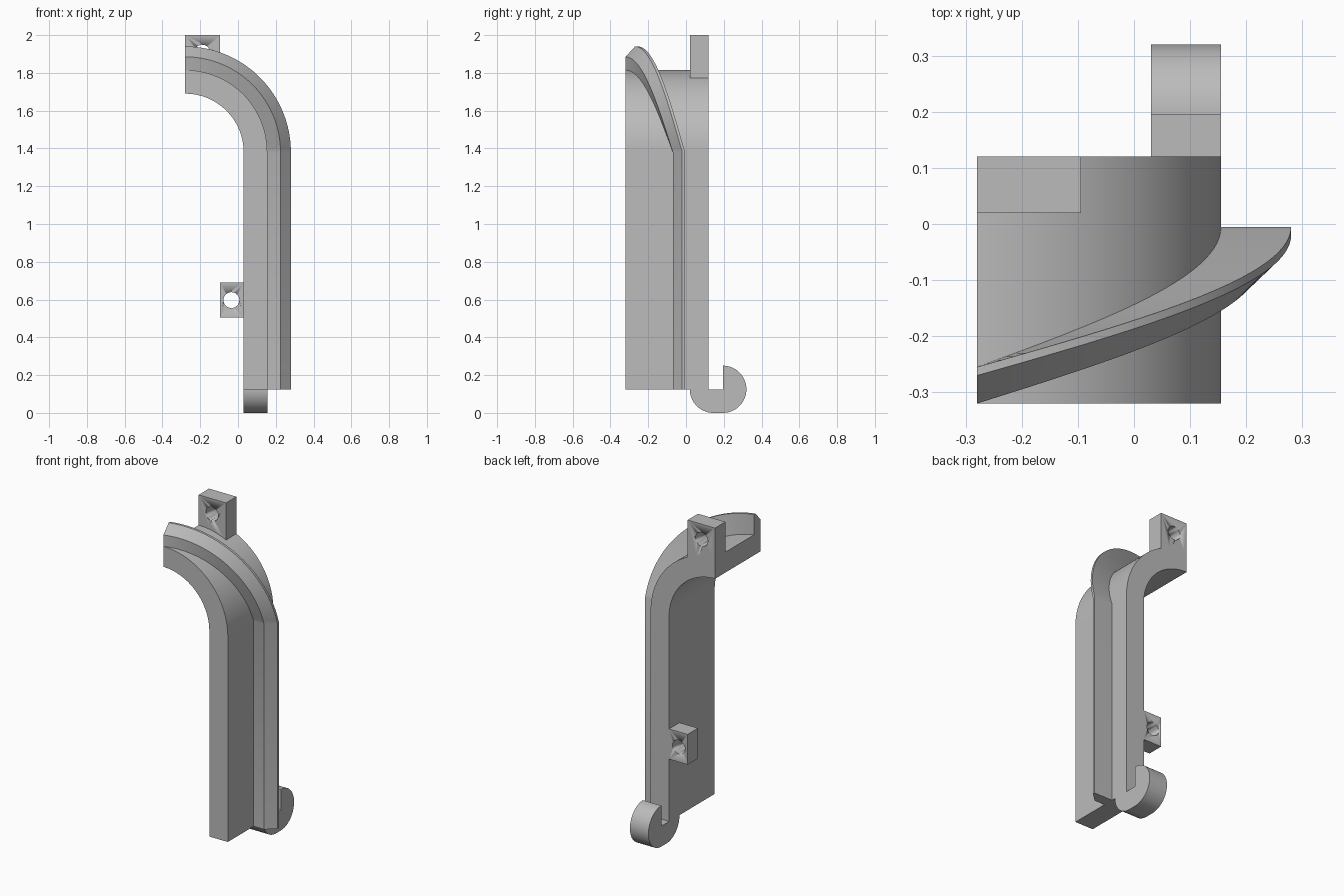
import bpy, bmesh
from math import cos, sin, pi, radians

cube = bpy.data.objects.get("Cube")
if cube:
    bpy.data.objects.remove(cube, do_unlink=True)

# One plain grey for the whole bracket
grey = bpy.data.materials.new("plain grey")
grey.use_nodes = True
COLOUR = (0.5, 0.5, 0.5, 1)
grey.diffuse_color = COLOUR
grey.node_tree.nodes["Principled BSDF"].inputs["Base Color"].default_value = COLOUR

# Shared dimensions
LEFT, BEND_Z, BASE_Z = -0.28, 1.38, 0.125
R_IN, R_OUT, R_FIN = 0.31, 0.435, 0.56
FRONT, BACK, LUG_FRONT = -0.32, 0.12, 0.02
STEPS = 40


def arc(cx, cy, r, start, end, n=STEPS):
    angles = [radians(start + (end - start) * i / n) for i in range(n + 1)]
    return [(cx + r * cos(a), cy + r * sin(a)) for a in angles]


def finish(name, bm):
    bmesh.ops.recalc_face_normals(bm, faces=bm.faces)
    mesh = bpy.data.meshes.new(name)
    bm.to_mesh(mesh)
    bm.free()
    mesh.materials.append(grey)
    obj = bpy.data.objects.new(name, mesh)
    bpy.context.collection.objects.link(obj)
    bpy.ops.object.select_all(action='DESELECT')
    obj.select_set(True)
    bpy.context.view_layer.objects.active = obj
    bpy.ops.object.shade_smooth_by_angle(angle=radians(25))
    return obj


def sweep(name, rings):
    """Skin a list of equal closed rings and cap both ends."""
    bm = bmesh.new()
    rows = [[bm.verts.new(p) for p in ring] for ring in rings]
    for a, b in zip(rows, rows[1:]):
        for i in range(len(a)):
            j = (i + 1) % len(a)
            bm.faces.new((a[i], a[j], b[j], b[i]))
    bm.faces.new(rows[0])
    bm.faces.new(rows[-1])
    return finish(name, bm)


def extrude_y(name, profile, y0, y1):
    return sweep(name, [[(x, y, z) for x, z in profile] for y in (y0, y1)])


def drill(obj, x, z, r=0.042):
    """Cut a round hole through a lug from front to back."""
    cutter = extrude_y("hole_cutter", arc(x, z, r, 0, 360)[:-1], -0.1, 0.3)
    cutter.hide_render = True
    mod = obj.modifiers.new("hole", 'BOOLEAN')
    mod.operation, mod.object, mod.solver = 'DIFFERENCE', cutter, 'EXACT'
    bpy.context.view_layer.objects.active = obj
    bpy.ops.object.modifier_apply(modifier=mod.name)
    bpy.data.objects.remove(cutter, do_unlink=True)


# Body: an upright plate that bends over to the side at the top
outer = [(LEFT + R_OUT, BASE_Z)] + arc(LEFT, BEND_Z, R_OUT, 0, 90)
inner = arc(LEFT, BEND_Z, R_IN, 90, 0) + [(LEFT + R_IN, BASE_Z)]
extrude_y("curved_plate", outer + inner, FRONT, BACK)

# Fin: chamfered rail that runs straight up, then spirals forward round the bend
section = [(R_OUT, -0.07), (R_FIN - 0.055, -0.07), (R_FIN, -0.02),
           (R_FIN, -0.005), (R_OUT, -0.005)]
rings = [[(LEFT + r, y, BASE_Z) for r, y in section]]
for i in range(STEPS + 1):
    t = i / STEPS
    a = t * pi / 2
    rings.append([(LEFT + r * cos(a), y - 0.25 * t, BEND_Z + r * sin(a))
                  for r, y in section])
sweep("spiral_fin", rings)

# Upper lug: sits on the bend, its underside follows the curve
upper = [p for p in arc(LEFT, BEND_Z, R_OUT, 90, 64.8, 12)]
lug = extrude_y("upper_lug", upper + [(upper[-1][0], 2), (LEFT, 2)], LUG_FRONT, BACK)
drill(lug, -0.19, 1.907)

# Lower lug: small square tab on the inner side of the plate
tab = [(-0.095, 0.505), (LEFT + R_IN, 0.505), (LEFT + R_IN, 0.69), (-0.095, 0.69)]
lug = extrude_y("lower_lug", tab, LUG_FRONT, BACK)
drill(lug, -0.035, 0.597)

# Hook: rounded foot that curls up behind the plate
R = 0.125
hook = (arc(LUG_FRONT + R, R, R, 180, 270, 20) + arc(0.195, R, R, -90, 90)
        + [(0.195, R), (BACK, R)])
sweep("bottom_hook", [[(x, y, z) for y, z in hook]
                      for x in (LEFT + R_IN, LEFT + R_OUT)])
